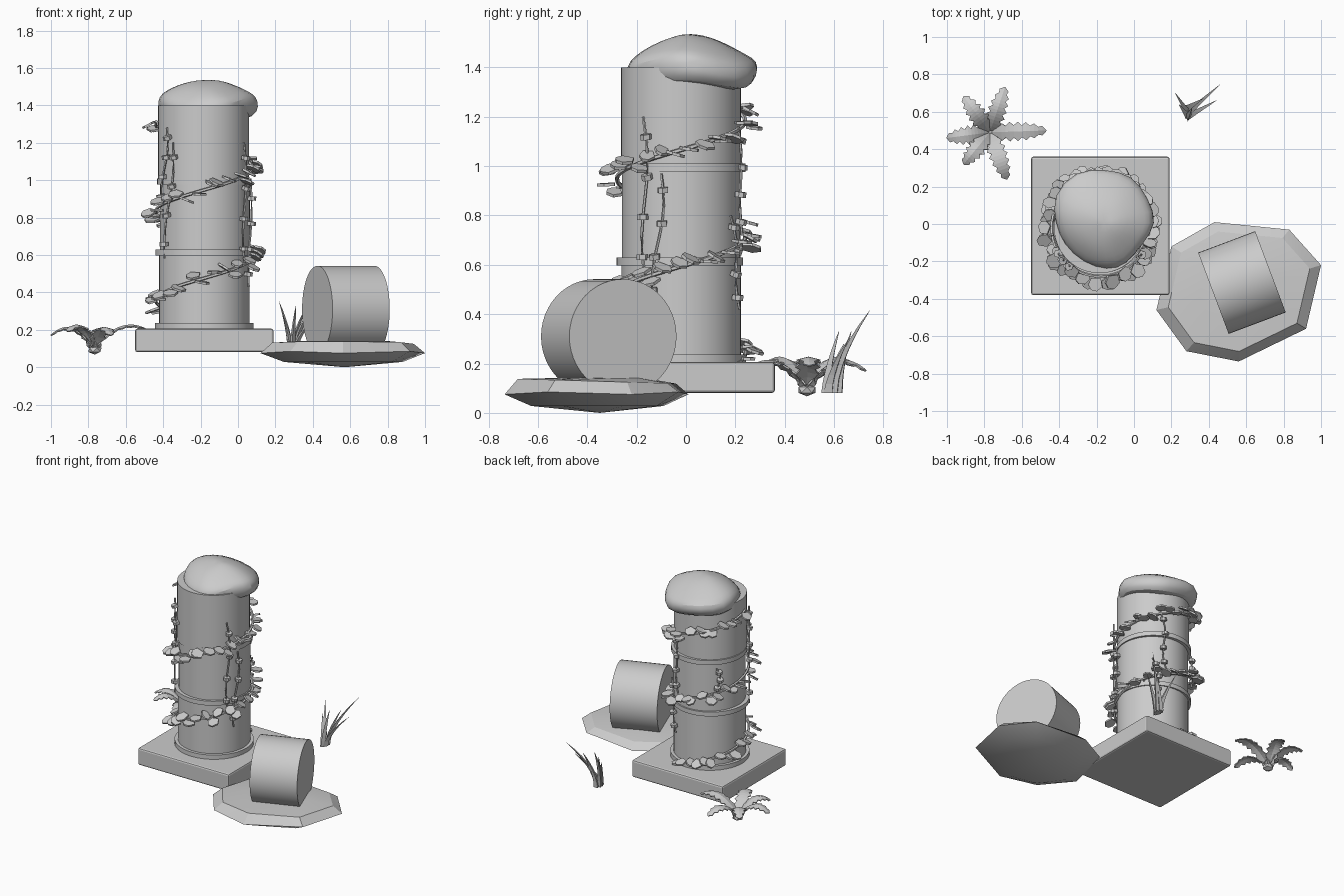
import bpy, bmesh, random
from math import sin, cos, pi, radians, tau
from mathutils import Vector, Matrix, noise

random.seed(4)
if "Cube" in bpy.data.objects:
    bpy.data.objects.remove(bpy.data.objects["Cube"])

stone = bpy.data.materials.new("plain grey")
stone.use_nodes = True
GREY = (0.6, 0.6, 0.6, 1)
stone.diffuse_color = GREY
stone.node_tree.nodes["Principled BSDF"].inputs["Base Color"].default_value = GREY

CX, CY = -0.18, -0.02


def finish(bm, name, smooth=None, bevel=0, thick=0):
    bmesh.ops.recalc_face_normals(bm, faces=bm.faces)
    mesh = bpy.data.meshes.new(name)
    bm.to_mesh(mesh)
    bm.free()
    obj = bpy.data.objects.new(name, mesh)
    bpy.context.collection.objects.link(obj)
    mesh.materials.append(stone)
    if smooth:
        bpy.ops.object.select_all(action='DESELECT')
        obj.select_set(True)
        bpy.context.view_layer.objects.active = obj
        bpy.ops.object.shade_smooth_by_angle(angle=radians(smooth))
    if bevel:
        mod = obj.modifiers.new("bevel", 'BEVEL')
        mod.width, mod.segments = bevel, 2
    if thick:
        mod = obj.modifiers.new("solid", 'SOLIDIFY')
        mod.thickness, mod.offset = thick, 0
    return obj


def cylinder(name, x, y, z0, z1, r):
    bm = bmesh.new()
    bmesh.ops.create_cone(bm, cap_ends=True, segments=48, radius1=r, radius2=r, depth=z1 - z0,
                          matrix=Matrix.Translation((x, y, (z0 + z1) / 2)))
    return finish(bm, name, 35)


def loft(bm, rings, closed=True):
    """Bridge successive rings of points."""
    rows = [[bm.verts.new(p) for p in ring] for ring in rings]
    n = len(rows[0])
    for a, b in zip(rows, rows[1:]):
        for i in range(n if closed else n - 1):
            j = (i + 1) % n
            bm.faces.new((a[i], a[j], b[j], b[i]))
    if closed:
        bm.faces.new(rows[0])
        bm.faces.new(rows[-1])


def tube(bm, points, r):
    rings = []
    for i, p in enumerate(points):
        d = (points[min(i + 1, len(points) - 1)] - points[max(i - 1, 0)]).normalized()
        q = d.to_track_quat('Z', 'Y')
        rings.append([p + q @ Vector((r * cos(k * tau / 5), r * sin(k * tau / 5), 0)) for k in range(5)])
    loft(bm, rings)


def around(angle, r, z):
    return Vector((CX + r * cos(angle), CY + r * sin(angle), z))


# Square plinth
bm = bmesh.new()
bmesh.ops.create_cube(bm, size=1, matrix=Matrix.Translation((CX, -0.01, 0.143)) @ Matrix.Diagonal((0.74, 0.74, 0.125, 1)))
finish(bm, "plinth", bevel=0.012)

# Column drums and the bands between them
cylinder("lower_drum", CX, CY, 0.2, 0.61, 0.242)
cylinder("middle_drum", CX + 0.003, CY, 0.62, 0.99, 0.24)
cylinder("upper_drum", CX - 0.004, CY, 1.0, 1.4, 0.243)
cylinder("foot_band", CX, CY, 0.205, 0.237, 0.264)
cylinder("lower_band", CX - 0.005, CY - 0.005, 0.598, 0.63, 0.257)
cylinder("upper_band", CX, CY + 0.01, 0.977, 1.01, 0.252)

# Lumpy broken cap
rim = [0.3, 0.28, 0.31, 0.3, 0.31, 0.32, 0.27, 0.25, 0.26, 0.26, 0.25, 0.26]
levels = [(0.6, 1.325), (0.88, 1.325), (1, 1.37), (0.98, 1.42), (0.84, 1.45), (0.6, 1.495), (0.33, 1.525), (0.1, 1.535)]
bm = bmesh.new()
rings = []
for k, (s, z) in enumerate(levels):
    ring = []
    for i, r in enumerate(rim):
        a = i * tau / len(rim)
        p = Vector((CX + 0.02 + r * s * cos(a), CY + 0.03 + r * s * sin(a), z))
        bump = noise.noise_vector(p * 6) * 0.035 * s
        wave = 0.022 * sin(2 * a + 2.2) * s
        ring.append(p + bump * (0.7 if k > 4 else 1) + Vector((0, 0, wave)))
    rings.append(ring)
loft(bm, rings)
sub_cap = finish(bm, "broken_cap", 50)
mod = sub_cap.modifiers.new("soften", 'SUBSURF')
mod.levels = mod.render_levels = 1

# Rock slab as a convex hull of its rim and two inner rings
outline = [(0.12, -0.46), (0.28, -0.68), (0.56, -0.735), (0.92, -0.56), (1, -0.22), (0.83, -0.03), (0.43, 0.01), (0.2, -0.12)]
centre = Vector((0.57, -0.35, 0))
bm = bmesh.new()
for i, (x, y) in enumerate(outline):
    p = Vector((x, y, 0))
    bm.verts.new(p + Vector((0, 0, 0.085 if i % 2 else 0.075)))
    top = centre.lerp(p, 0.86)
    bm.verts.new((top.x, top.y, 0.128 - 0.03 * (top.y + 0.35)))
    mid = centre.lerp(p, 0.5)
    bm.verts.new((mid.x, mid.y, 0.141))
    low = centre.lerp(p, 0.72)
    bm.verts.new((low.x, low.y, 0.028))
bm.verts.new((0.57, -0.35, 0))
bmesh.ops.convex_hull(bm, input=bm.verts)
finish(bm, "rock_slab", 22)

# Fallen drum lying on the slab
drum = cylinder("fallen_drum", 0, 0, -0.163, 0.163, 0.232)
drum.matrix_world = (Matrix.Translation((0.577, -0.313, 0.31)) @ Matrix.Rotation(radians(20.6), 4, 'Z')
                     @ Matrix.Rotation(pi / 2, 4, 'Y'))


def leaf(bm, pos, angle, length, width, droop, roll, thick=0.012):
    """A thick six-sided leaf pointing outward and drooping."""
    m = (Matrix.Translation(pos) @ Matrix.Rotation(angle, 4, 'Z') @ Matrix.Rotation(droop, 4, 'Y')
         @ Matrix.Rotation(roll, 4, 'X'))
    shape = [(-0.4, -0.3), (0.1, -0.5), (0.5, -0.3), (0.6, 0.1), (0.2, 0.5), (-0.4, 0.35)]
    loft(bm, [[m @ Vector((x * length, y * width, z)) for x, y in shape] for z in (-thick / 2, thick / 2)])


# Vine winding up the column
START, TURNS, RISE = radians(60), 2.36, 0.472


def climb(a):
    return 0.24 + RISE * (a - pi / 2) / tau


bm = bmesh.new()
steps = 110
tube(bm, [around(START + TURNS * tau * i / steps, 0.26, climb(START + TURNS * tau * i / steps))
          for i in range(steps + 1)], 0.009)
finish(bm, "climbing_vine", 60)
bm = bmesh.new()
count = 74
for i in range(count):
    a = START + TURNS * tau * (i + random.uniform(-0.3, 0.3)) / count
    pos = around(a, random.uniform(0.268, 0.305), climb(a) + random.uniform(-0.03, 0.03))
    leaf(bm, pos, a + random.uniform(-0.6, 0.6), random.uniform(0.06, 0.085), random.uniform(0.06, 0.085),
         random.uniform(-0.05, 0.5), random.uniform(-0.45, 0.05))
finish(bm, "vine_leaves")

# Hanging strands: start angle, end angle, top and bottom height
strands = [(-140, -150, 1.28, 0.86), (-130, -143, 1.2, 0.58), (-36, -33, 1.2, 0.55), (-18, -24, 0.97, 0.43),
           (62, 72, 1.16, 0.72), (50, 66, 0.8, 0.42), (135, 140, 0.95, 0.72)]
bm = bmesh.new()
for a0, a1, z0, z1 in strands:
    points = []
    for k in range(9):
        t = k / 8
        a = radians(a0 + (a1 - a0) * t + 4 * sin(6 * t))
        points.append(around(a, 0.262, z0 + (z1 - z0) * t))
        if k % 2:
            leaf(bm, points[-1], a, 0.042, 0.045, random.uniform(0, 0.4), 0, 0.022)
    tube(bm, points, 0.006)
finish(bm, "hanging_strands")

# Fern: arching serrated fronds, each with a folded midrib
tips = [(-0.47, 0.5), (-0.69, 0.73), (-0.91, 0.68), (-1, 0.46), (-0.91, 0.32), (-0.68, 0.24)]
root = Vector((-0.77, 0.49, 0.1))
bm = bmesh.new()
for i, (x, y) in enumerate(tips):
    out = Vector((x, y, 0)) - Vector((root.x, root.y, 0))
    side = Vector((-out.y, out.x, 0)).normalized()
    rings = []
    for k in range(15):
        t = k / 14
        p = root + out * t + Vector((0, 0, 0.36 * t - 0.29 * t * t + (0.02 if i % 2 == 0 else 0) * t))
        w = (0.012 + 0.04 * sin(pi * min(1, t * 0.9 + 0.1)) ** 0.7) * (1 if k % 2 else 0.62)
        w = 0.002 if k == 14 else w
        rings.append([p + side * w + Vector((0, 0, -0.25 * w)), p, p - side * w + Vector((0, 0, -0.25 * w))])
    loft(bm, rings, closed=False)
finish(bm, "fern_fronds", thick=0.007)
bm = bmesh.new()
bmesh.ops.create_icosphere(bm, subdivisions=1, radius=0.04,
                           matrix=Matrix.Translation((-0.765, 0.49, 0.093)) @ Matrix.Diagonal((1, 1, 0.65, 1)))
finish(bm, "fern_root")

# Grass tuft: base x, base y, tip x, tip y, tip height
blades = [(0.3, 0.6, 0.46, 0.745, 0.415), (0.3, 0.58, 0.44, 0.66, 0.3), (0.28, 0.6, 0.22, 0.7, 0.35),
          (0.29, 0.62, 0.37, 0.67, 0.33), (0.28, 0.58, 0.24, 0.64, 0.28), (0.29, 0.57, 0.31, 0.62, 0.33)]
bm = bmesh.new()
for x0, y0, x1, y1, top in blades:
    a, b = Vector((x0, y0, 0.08)), Vector((x1, y1, top))
    rings = []
    for k in range(7):
        t = k / 6
        p = Vector((a.x + (b.x - a.x) * t ** 1.6, a.y + (b.y - a.y) * t ** 1.6, a.z + (b.z - a.z) * t))
        r = 0.021 * (1 - t) ** 0.8 + 0.001
        rings.append([p + Vector((r * cos(q), r * sin(q), 0)) for q in (0.6, 2.4, 4.6)])
    loft(bm, rings)
finish(bm, "grass_tuft")
